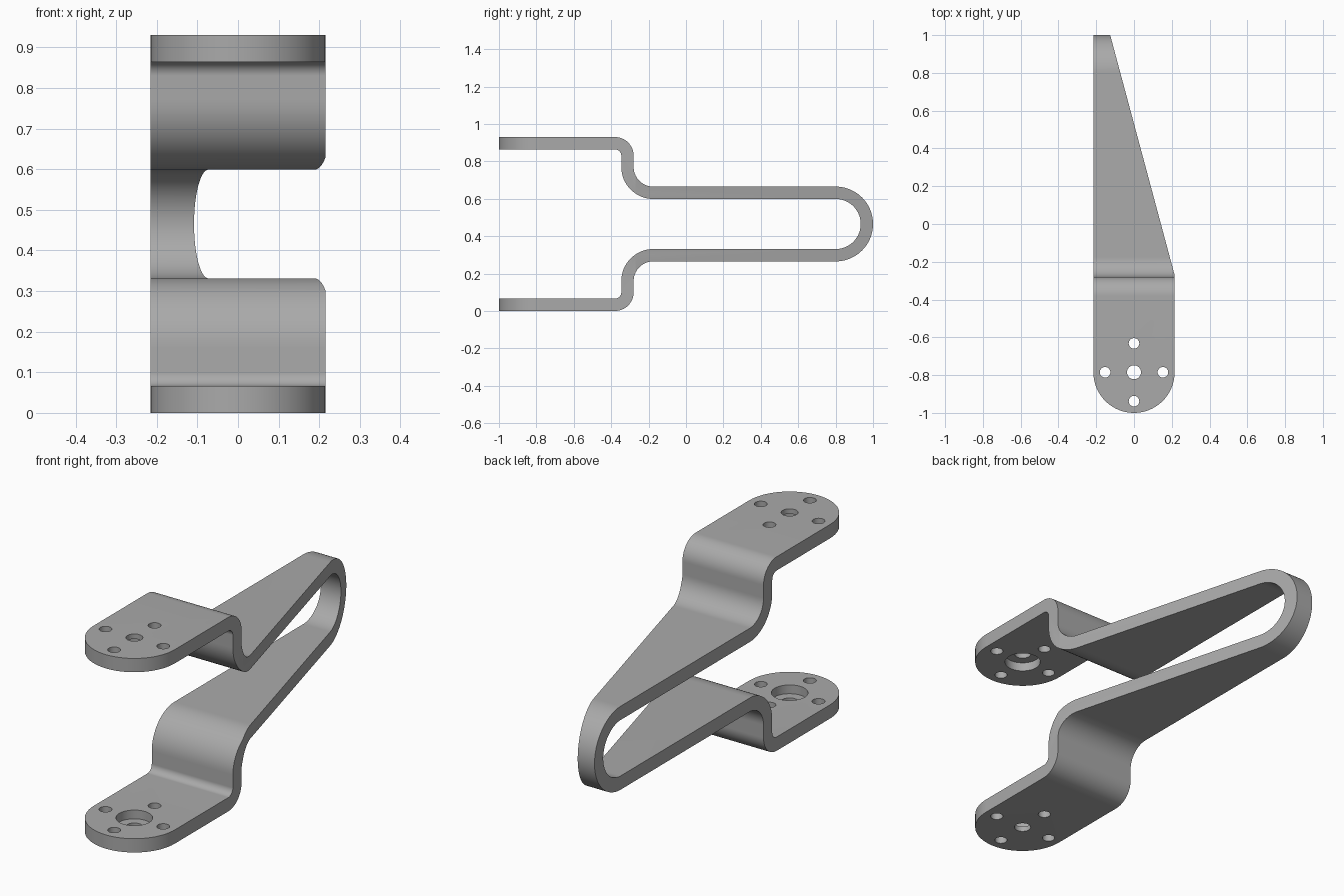
import bpy, bmesh
from math import sin, cos, pi
from mathutils import Vector

cube = bpy.data.objects.get("Cube")
if cube:
    bpy.data.objects.remove(cube, do_unlink=True)

HALF_W = 0.215      # half width of the strip
THICK = 0.066       # sheet thickness
MID_Z = 0.465       # mirror height
PAD_Y = -0.785      # centre of the rounded pads

steel = bpy.data.materials.new("grey_metal")
steel.use_nodes = True
GREY = (0.4, 0.4, 0.4, 1)
steel.diffuse_color = GREY
steel.node_tree.nodes["Principled BSDF"].inputs["Base Color"].default_value = GREY


def arc(cx, cy, r, start, end, steps=16):
    angles = [start + (end - start) * i / steps for i in range(steps + 1)]
    return [Vector((cx + r * cos(a), cy + r * sin(a))) for a in angles]


def prism(name, points, direction):
    """Extrude a closed 3D outline into a solid."""
    bm = bmesh.new()
    face = bm.faces.new([bm.verts.new(p) for p in points])
    new = bmesh.ops.extrude_face_region(bm, geom=[face])["geom"]
    bmesh.ops.translate(bm, vec=direction,
                        verts=[v for v in new if isinstance(v, bmesh.types.BMVert)])
    bmesh.ops.recalc_face_normals(bm, faces=bm.faces)
    mesh = bpy.data.meshes.new(name)
    bm.to_mesh(mesh)
    bm.free()
    mesh.materials.append(steel)
    obj = bpy.data.objects.new(name, mesh)
    bpy.context.collection.objects.link(obj)
    return obj


def boolean(target, cutter, operation):
    mod = target.modifiers.new("cut", "BOOLEAN")
    mod.operation, mod.solver, mod.object = operation, "EXACT", cutter
    bpy.context.view_layer.objects.active = target
    bpy.ops.object.modifier_apply(modifier=mod.name)
    bpy.data.objects.remove(cutter, do_unlink=True)


def drill(target, x, y, r, z0, z1):
    ring = [(p.x, p.y, z0) for p in arc(x, y, r, 0, 2 * pi, 32)[:-1]]
    boolean(target, prism("drill", ring, (0, 0, z1 - z0)), "DIFFERENCE")


def lower_edge(offset):
    """Edge of the lower half strip, offset outwards from its centre line."""
    return ([Vector((-1.05, THICK / 2 - offset))]
            + arc(-0.38, 0.1, 0.067 + offset, -pi / 2, 0)
            + arc(-0.175, 0.16, 0.138 - offset, pi, pi / 2)
            + arc(0.8, MID_Z, 0.167 + offset, -pi / 2, 0, 24))


def full_edge(offset):
    low = lower_edge(offset)
    return low + [Vector((p.x, 2 * MID_Z - p.y)) for p in reversed(low[:-1])]


# Bent strip, seen from the side
section = full_edge(THICK / 2) + full_edge(-THICK / 2)[::-1]
bracket = prism("bent_bracket", [(-0.3, p.x, p.y) for p in section], (0.6, 0, 0))

# Trim to the plan shape: rounded pads and tapering arms
plan = arc(0, PAD_Y, HALF_W, pi, 2 * pi, 32)
plan += [Vector((HALF_W, -0.27)), Vector((-0.126, 1.0)),
         Vector((-0.14, 1.05)), Vector((-HALF_W, 1.05))]
boolean(bracket, prism("plan_trim", [(p.x, p.y, -0.1) for p in plan], (0, 0, 1.2)),
        "INTERSECT")

# Pad holes, then the counterbores on the inner faces
drill(bracket, 0, PAD_Y, 0.037, -0.1, 1.1)
for dx, dy in ((0.153, 0), (-0.153, 0), (0, 0.153), (0, -0.153)):
    drill(bracket, dx, PAD_Y + dy, 0.028, -0.1, 1.1)
drill(bracket, 0, PAD_Y, 0.08, 0.024, 2 * MID_Z - 0.024)

bpy.ops.object.select_all(action="DESELECT")
bracket.select_set(True)
bpy.context.view_layer.objects.active = bracket
bpy.ops.object.shade_smooth_by_angle(angle=pi / 6)
